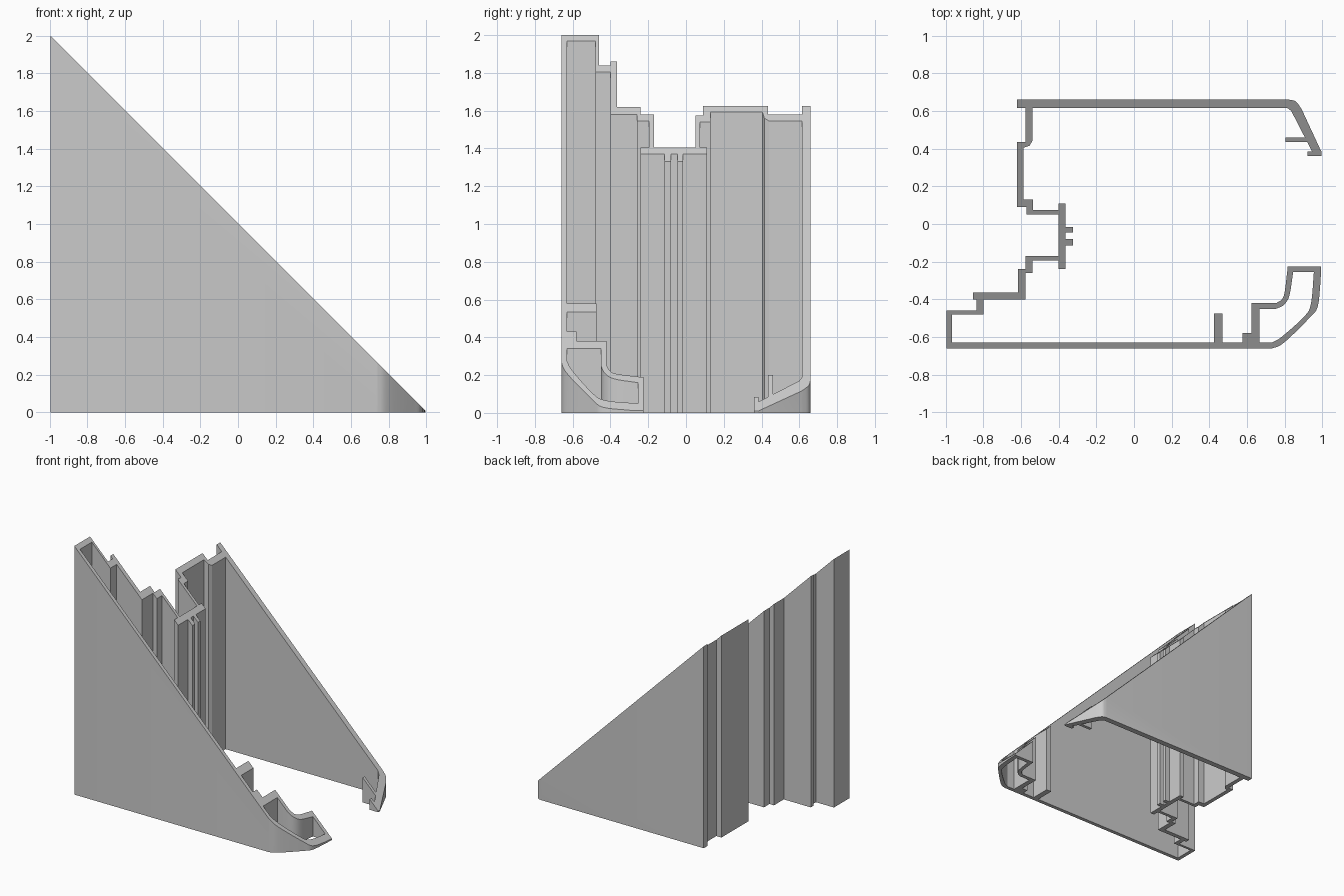
import bpy, bmesh, math
from mathutils import Vector

if "Cube" in bpy.data.objects:
    bpy.data.objects.remove(bpy.data.objects["Cube"])

# The part is one extruded frame section, cut at 45 degrees.
# Sections are given as (y, h): h is the height of the mitre cut, so x = 1.005 - h.


def smooth_path(pts, steps=4):
    """Catmull-Rom curve through a few points."""
    p = [Vector(q) for q in pts]
    p = [2 * p[0] - p[1]] + p + [2 * p[-1] - p[-2]]
    out = []
    for a, b, c, d in zip(p, p[1:], p[2:], p[3:]):
        for i in range(steps):
            t = i / steps
            out.append(tuple(0.5 * (2 * b + (c - a) * t + (2 * a - 5 * b + 4 * c - d) * t * t
                                    + (3 * b - a - 3 * c + d) * t ** 3)))
    return out + [tuple(pts[-1])]


def mitred_section(name, loops):
    """Extrude closed loops (outline, then holes) up to the sloping cut."""
    bm = bmesh.new()
    low_edges, top_edges = [], []
    for loop in loops:
        low = [bm.verts.new((1.005 - h, y, 0)) for y, h in loop]
        top = [bm.verts.new((1.005 - h, y, h)) for y, h in loop]
        n = len(loop)
        for i in range(n):
            j = (i + 1) % n
            bm.faces.new((low[i], low[j], top[j], top[i]))
            low_edges.append(bm.edges.get((low[i], low[j])))
            top_edges.append(bm.edges.get((top[i], top[j])))
    bmesh.ops.triangle_fill(bm, edges=low_edges, use_beauty=True, normal=(0, 0, -1))
    bmesh.ops.triangle_fill(bm, edges=top_edges, use_beauty=True, normal=(1, 0, 1))
    bmesh.ops.recalc_face_normals(bm, faces=bm.faces[:])
    me = bpy.data.meshes.new(name)
    bm.to_mesh(me)
    bm.free()
    ob = bpy.data.objects.new(name, me)
    bpy.context.collection.objects.link(ob)
    bpy.context.view_layer.objects.active = ob
    ob.select_set(True)
    bpy.ops.object.shade_smooth_by_angle(angle=math.radians(25))
    return ob


# stepped outside of the web
outer_web = [(-.66, 2), (-.46, 2), (-.46, 1.84), (-.40, 1.84), (-.40, 1.86), (-.365, 1.86),
             (-.365, 1.62), (-.24, 1.62), (-.24, 1.58), (-.17, 1.58), (-.17, 1.405),
             (.05, 1.405), (.05, 1.575), (.09, 1.575), (.09, 1.625), (.435, 1.625),
             (.435, 1.58), (.615, 1.58), (.615, 1.625), (.66, 1.625)]

# back wall lip with its two small ribs
back_lip = smooth_path([(.66, .18), (.65, .145), (.61, .115)]) + [
    (.40, .018), (.385, .01), (.36, .01), (.36, .085), (.385, .085), (.385, .06),
    (.435, .085), (.435, .2), (.46, .2), (.46, .098), (.60, .17), (.615, .19)]

# inside of the web, with the T-shaped channel and two fine ribs
inner_web = [(.615, 1.545), (.44, 1.545), (.415, 1.56), (.405, 1.592), (.13, 1.592),
             (.13, 1.54), (.075, 1.54), (.075, 1.405), (.11, 1.405), (.11, 1.37),
             (-.015, 1.37), (-.015, 1.33), (-.045, 1.33), (-.045, 1.37), (-.08, 1.37),
             (-.08, 1.33), (-.115, 1.33), (-.115, 1.37), (-.24, 1.37), (-.24, 1.405),
             (-.195, 1.405), (-.195, 1.545), (-.26, 1.545), (-.26, 1.58), (-.40, 1.58),
             (-.40, 1.805), (-.48, 1.805), (-.48, 1.97), (-.63, 1.97)]

# ribs inside the front wall
front_ribs = [(-.63, .58), (-.475, .58), (-.475, .535), (-.63, .535),
              (-.63, .43), (-.58, .43), (-.58, .38), (-.42, .38)]

# rounded nose at the end of the front wall
nose = (smooth_path([(-.42, .25), (-.40, .22), (-.36, .205), (-.24, .19)])
        + [(-.225, .19), (-.225, .012)]
        + smooth_path([(-.30, .014), (-.44, .03), (-.5, .075), (-.6, .175), (-.645, .23), (-.66, .27)]))

# hollow chamber in the nose
chamber = ([(-.63, .34), (-.45, .34)]
           + smooth_path([(-.45, .25), (-.43, .21), (-.38, .18), (-.255, .16)])
           + smooth_path([(-.255, .05), (-.42, .065), (-.49, .1), (-.6, .222), (-.63, .275)]))

mitred_section("mitred_frame_section",
               [outer_web + back_lip + inner_web + front_ribs + nose, chamber])
